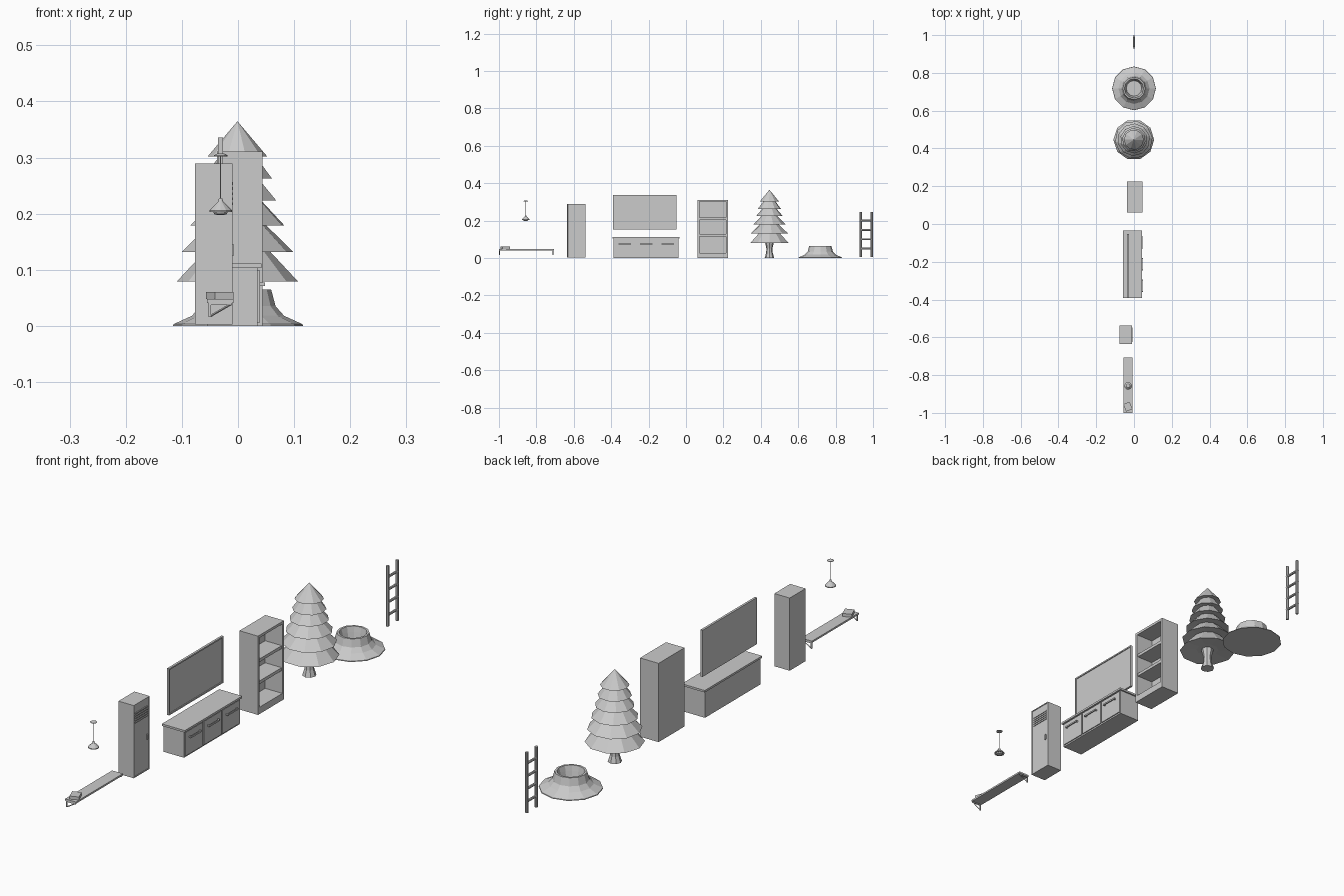
import bpy, bmesh
from math import sin, cos, pi, radians
from mathutils import Vector

if "Cube" in bpy.data.objects:
    bpy.data.objects.remove(bpy.data.objects["Cube"])


def make(name, verts, faces):
    me = bpy.data.meshes.new(name)
    me.from_pydata(verts, [], faces)
    bm = bmesh.new()
    bm.from_mesh(me)
    bmesh.ops.recalc_face_normals(bm, faces=bm.faces)
    bm.to_mesh(me)
    bm.free()
    ob = bpy.data.objects.new(name, me)
    bpy.context.collection.objects.link(ob)
    return ob


def box(name, x, y, z, rot=0):
    """Box from (min, max) ranges, turned about its own vertical axis."""
    cx, cy = sum(x) / 2, sum(y) / 2
    v = []
    for zz in z:
        for xx, yy in ((x[0], y[0]), (x[1], y[0]), (x[1], y[1]), (x[0], y[1])):
            dx, dy = xx - cx, yy - cy
            v.append((cx + dx * cos(rot) - dy * sin(rot), cy + dx * sin(rot) + dy * cos(rot), zz))
    f = [(3, 2, 1, 0), (4, 5, 6, 7)] + [(i, (i + 1) % 4, (i + 1) % 4 + 4, i + 4) for i in range(4)]
    return make(name, v, f)


def lathe(name, centre, profile, n, turn=0):
    """Capped surface of revolution from (radius, z) points."""
    cx, cy = centre
    v = [(cx + r * cos(2 * pi * i / n + turn), cy + r * sin(2 * pi * i / n + turn), z)
         for r, z in profile for i in range(n)]
    f = [(k * n + i, k * n + (i + 1) % n, (k + 1) * n + (i + 1) % n, (k + 1) * n + i)
         for k in range(len(profile) - 1) for i in range(n)]
    f += [tuple(range(n)), tuple(range((len(profile) - 1) * n, len(profile) * n))]
    return make(name, v, f)


def rod(name, a, b, r, n=8):
    a, b = Vector(a), Vector(b)
    q = (b - a).to_track_quat('Z', 'Y')
    ring = [q @ Vector((r * cos(2 * pi * i / n), r * sin(2 * pi * i / n), 0)) for i in range(n)]
    f = [(i, (i + 1) % n, (i + 1) % n + n, i + n) for i in range(n)]
    return make(name, [a + p for p in ring] + [b + p for p in ring],
                f + [tuple(range(n)), tuple(range(n, 2 * n))])


def recessed_front(name, x, y, z, border, depth):
    """Box whose +x face has an inset, pushed-in panel."""
    ob = box(name, x, y, z)
    bm = bmesh.new()
    bm.from_mesh(ob.data)
    face = max(bm.faces, key=lambda f: f.calc_center_median().x)
    bmesh.ops.inset_region(bm, faces=[face], thickness=border)
    inner = bmesh.ops.inset_region(bm, faces=[face], thickness=0.0005, depth=-depth)
    bm.to_mesh(ob.data)
    bm.free()
    return ob


# wall bench on two triangular brackets, with a book
box("bench_board", (-0.055, -0.008), (-1.0, -0.707), (0.041, 0.048))
for i, y in enumerate((-0.997, -0.711)):
    yr = (y - 0.002, y + 0.002)
    box(f"bracket_{i}_upright", (-0.053, -0.048), yr, (0.016, 0.041))
    box(f"bracket_{i}_arm", (-0.053, -0.011), yr, (0.037, 0.041))
    rod(f"bracket_{i}_brace", (-0.05, y, 0.017), (-0.012, y, 0.039), 0.002, 4)
box("book", (-0.05, -0.015), (-0.988, -0.946), (0.048, 0.06), radians(22))

# pendant lamp
L = (-0.031, -0.857)
lathe("lamp_canopy", L, [(0.012, 0.302), (0.012, 0.304), (0.006, 0.307)], 12)
rod("lamp_cord", (*L, 0.222), (*L, 0.303), 0.001, 6)
lathe("lamp_shade", L, [(0.018, 0.204), (0.020, 0.203), (0.020, 0.206), (0.005, 0.221), (0.003, 0.227)], 12)
lathe("lamp_bulb", L, [(0.005, 0.1975), (0.011, 0.199), (0.014, 0.205)], 12)

# locker
recessed_front("locker_body", (-0.077, -0.010), (-0.636, -0.537), (0.002, 0.289), 0.005, 0.002)
for i in range(5):
    z = 0.215 + i * 0.009
    box(f"locker_vent_{i}", (-0.014, -0.009), (-0.626, -0.547), (z, z + 0.005))
box("locker_handle", (-0.013, -0.007), (-0.555, -0.547), (0.125, 0.145))

# television panel
recessed_front("television", (-0.036, -0.027), (-0.391, -0.052), (0.152, 0.336), 0.008, 0.003)

# low cabinet with three doors
box("cabinet_body", (-0.055, 0.035), (-0.387, -0.040), (0, 0.103))
box("cabinet_top", (-0.058, 0.042), (-0.392, -0.034), (0.103, 0.111))
for i, y in enumerate((-0.328, -0.213, -0.098)):
    box(f"cabinet_door_{i}", (0.034, 0.039), (y - 0.055, y + 0.055), (0.006, 0.099))
    box(f"door_handle_{i}", (0.044, 0.048), (y - 0.033, y + 0.033), (0.071, 0.077))
    for s in (-1, 1):
        box(f"handle_post_{i}_{s}", (0.038, 0.045), sorted((y + s * 0.033, y + s * 0.028)), (0.071, 0.077))

# bookcase
X, Y = (-0.037, 0.044), (0.062, 0.224)
box("bookcase_back", (X[0], X[0] + 0.006), Y, (0, 0.311))
box("bookcase_side_left", X, (Y[0], Y[0] + 0.01), (0, 0.311))
box("bookcase_side_right", X, (Y[1] - 0.01, Y[1]), (0, 0.311))
box("bookcase_roof", X, Y, (0.301, 0.311))
box("bookcase_plinth", X, Y, (0, 0.027))
for i, z in enumerate((0.116, 0.203)):
    box(f"bookcase_shelf_{i}", (X[0], X[1] - 0.003), Y, (z, z + 0.012))

# fir tree
T = (-0.001, 0.446)
lathe("tree_trunk", T, [(0.026, 0), (0.018, 0.025), (0.016, 0.05), (0.024, 0.085)], 8)
tiers = [(0.108, 0.079), (0.100, 0.132), (0.086, 0.179), (0.072, 0.223), (0.062, 0.263), (0.053, 0.302)]
for i, (r, z) in enumerate(tiers):
    last = i == len(tiers) - 1
    top = (0.0005, 0.364) if last else (tiers[i + 1][0] * 0.53, tiers[i + 1][1] + 0.006)
    lathe(f"tree_tier_{i}", T, [(r * 0.4, z + 0.006), (r, z), top], 10, i * 0.12)

# crater mound
lathe("crater", (0, 0.718), [(0.116, 0), (0.115, 0.003), (0.082, 0.018), (0.067, 0.035), (0.059, 0.065),
                            (0.051, 0.065), (0.046, 0.045), (0.041, 0.022)], 12)

# ladder
for side, y in (("left", 0.934), ("right", 0.993)):
    rod(f"ladder_rail_{side}", (0, y, 0.006), (0, y, 0.245), 0.006)
for i in range(4):
    z = 0.05 + i * 0.05
    rod(f"ladder_rung_{i}", (0, 0.930, z), (0, 0.998, z), 0.005)
